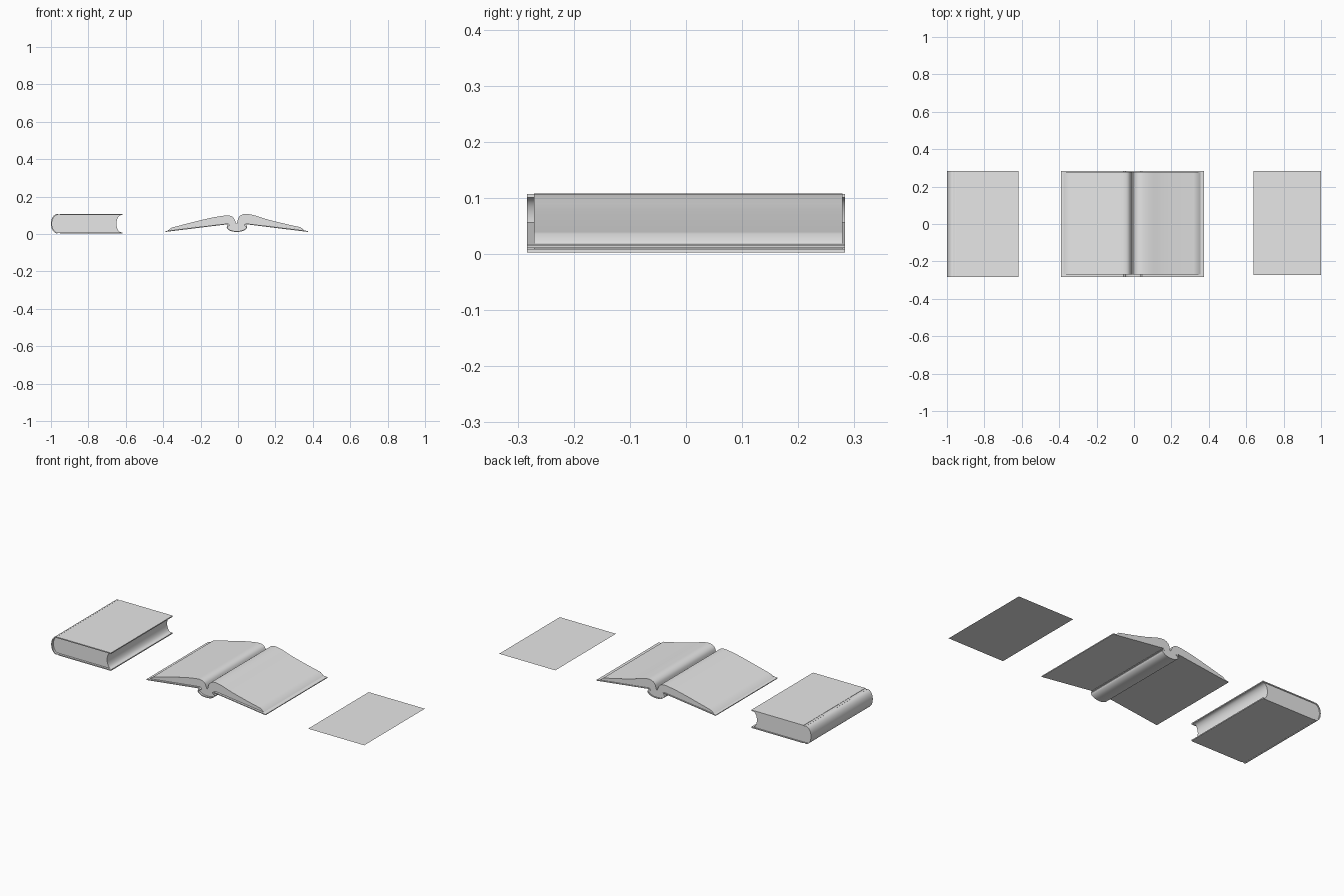
import bpy
import bmesh
import math
from mathutils import Vector

cube = bpy.data.objects.get("Cube")
if cube:
    bpy.data.objects.remove(cube)

grey = bpy.data.materials.new("light_grey")
grey.use_nodes = True
grey.diffuse_color = (0.8, 0.8, 0.8, 1)
for node in grey.node_tree.nodes:
    if node.type == "BSDF_PRINCIPLED":
        node.inputs["Base Color"].default_value = (0.8, 0.8, 0.8, 1)


def finish(name, bm):
    mesh = bpy.data.meshes.new(name)
    bm.to_mesh(mesh)
    bm.free()
    mesh.materials.append(grey)
    obj = bpy.data.objects.new(name, mesh)
    bpy.context.collection.objects.link(obj)
    bpy.ops.object.select_all(action="DESELECT")
    obj.select_set(True)
    bpy.context.view_layer.objects.active = obj
    bpy.ops.object.shade_smooth_by_angle(angle=math.radians(35))
    return obj


def prism(name, outline, y0, y1):
    """Extrude an x-z outline along y."""
    bm = bmesh.new()
    face = bm.faces.new([bm.verts.new((x, y0, z)) for x, z in outline])
    geom = bmesh.ops.extrude_face_region(bm, geom=[face])["geom"]
    moved = [v for v in geom if isinstance(v, bmesh.types.BMVert)]
    bmesh.ops.translate(bm, verts=moved, vec=(0, y1 - y0, 0))
    bmesh.ops.recalc_face_normals(bm, faces=bm.faces)
    return finish(name, bm)


def curve(points, steps=5):
    """Smooth curve through the given points."""
    p = [Vector(q) for q in points]
    p = [2 * p[0] - p[1]] + p + [2 * p[-1] - p[-2]]
    out = []
    for a, b, c, d in zip(p, p[1:], p[2:], p[3:]):
        for i in range(steps):
            t = i / steps
            out.append((2 * b + (c - a) * t + (2 * a - 5 * b + 4 * c - d) * t * t
                        + (3 * b - a - 3 * c + d) * t ** 3) / 2)
    return out + [p[-2]]


def thicken(path, thick):
    """Outline of a sheet lying to the right of the path."""
    path = [Vector(q) for q in path]
    offset = []
    for i, q in enumerate(path):
        d = (path[min(i + 1, len(path) - 1)] - path[max(i - 1, 0)]).normalized()
        offset.append(q + Vector((d.y, -d.x)) * thick)
    return path + offset[::-1]


def arc(cx, cz, rx, rz, a0, a1, n=14):
    angles = [math.radians(a0 + (a1 - a0) * i / n) for i in range(n + 1)]
    return [(cx + rx * math.cos(a), cz + rz * math.sin(a)) for a in angles]


COVER_Y = (-0.283, 0.283)
PAGE_Y = (-0.271, 0.279)

# Closed book: boards, rounded spine and page block with a hollow fore edge
MID = 0.055
for name, low in (("closed_bottom_board", 0.003), ("closed_top_board", 0.101)):
    prism(name, [(-0.952, low), (-0.617, low), (-0.617, low + 0.006),
                 (-0.952, low + 0.006)], *COVER_Y)
for side in (-1, 1):
    prism("closed_hinge", [(-0.968, MID + side * 0.052), (-0.958, MID + side * 0.049),
                           (-0.95, MID + side * 0.051), (-0.95, MID + side * 0.046),
                           (-0.968, MID + side * 0.046)], *COVER_Y)
outer = arc(-0.966, MID, 0.034, 0.052, 90, 270)
inner = arc(-0.966, MID, 0.028, 0.046, 270, 90)
prism("closed_spine", outer + inner, *COVER_Y)
prism("closed_pages", arc(-0.966, MID, 0.028, 0.046, 90, 270)
      + arc(-0.624, MID, 0.026, 0.046, 270, 90), *PAGE_Y)

# Open book: one wrapped cover from tip to tip
spine = curve([(-0.055, 0.057), (-0.043, 0.047), (-0.056, 0.036), (-0.038, 0.021),
               (-0.007, 0.016), (0.025, 0.021), (0.044, 0.036), (0.031, 0.047),
               (0.043, 0.057)])
prism("open_cover", thicken([(-0.389, 0.016)] + spine + [(0.375, 0.016)], 0.005), *COVER_Y)

# Open pages: left leaf pile, gutter, right leaf pile, fore edges, underside
top = curve([(-0.355, 0.034), (-0.27, 0.056), (-0.16, 0.083), (-0.09, 0.096),
             (-0.05, 0.099), (-0.025, 0.088), (-0.01, 0.057)])
top += curve([(-0.006, 0.057), (0.006, 0.092), (0.035, 0.107), (0.08, 0.102),
              (0.15, 0.08), (0.25, 0.055), (0.335, 0.036)])
prism("open_pages", top + [(0.355, 0.019)] + spine[::-1] + [(-0.376, 0.018)], *PAGE_Y)

# Loose single sheet
bm = bmesh.new()
bm.faces.new([bm.verts.new((x, y, 0)) for x, y in
              ((0.64, -0.272), (1, -0.272), (1, 0.283), (0.64, 0.283))])
finish("loose_sheet", bm)
